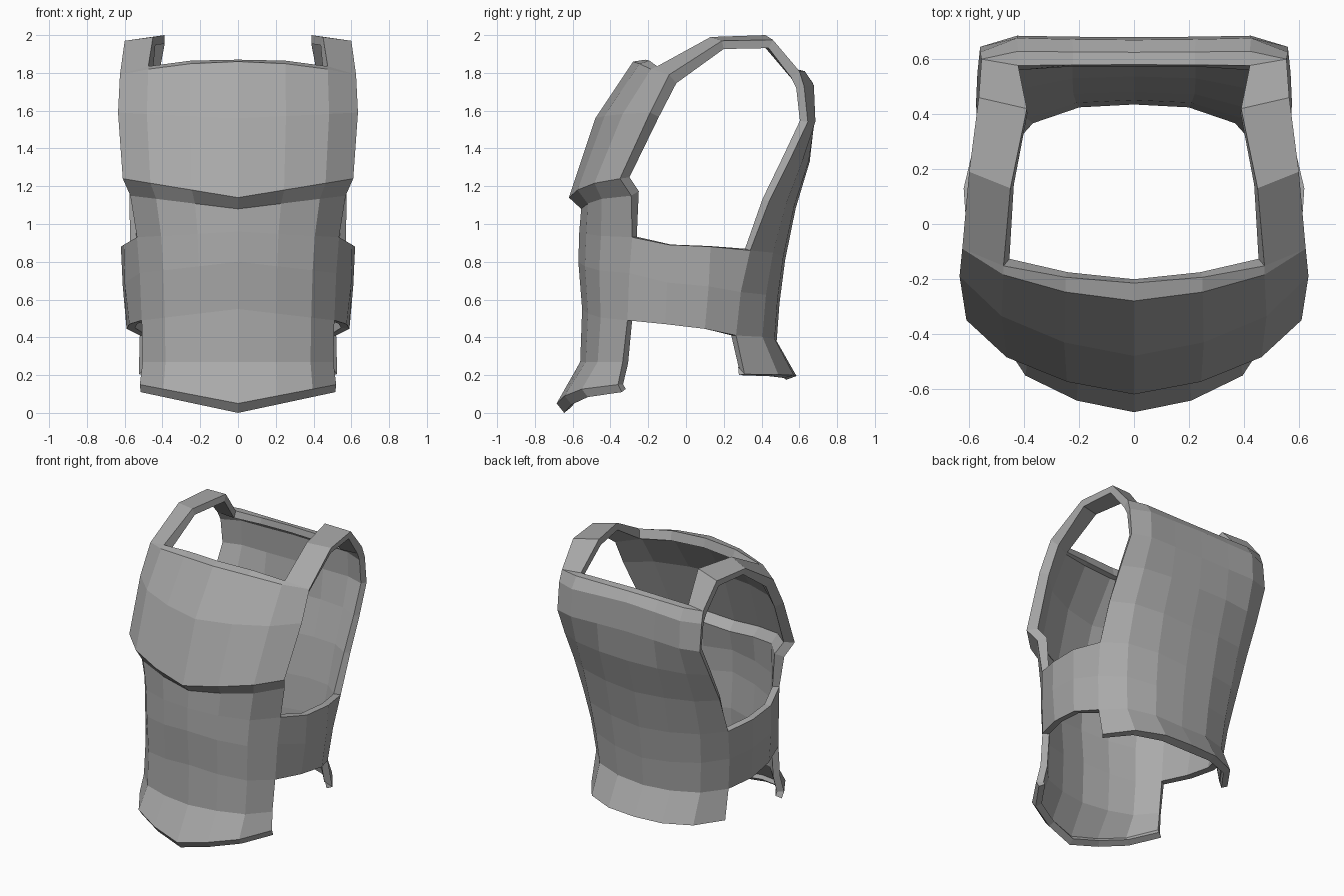
import bpy
import bmesh

if "Cube" in bpy.data.objects:
    bpy.data.objects.remove(bpy.data.objects["Cube"])

steel = bpy.data.materials.new("grey steel")
steel.use_nodes = True
grey = (0.4, 0.4, 0.4, 1)
steel.diffuse_color = grey
steel.node_tree.nodes["Principled BSDF"].inputs["Base Color"].default_value = grey

COLUMNS = (0, 0.4, 0.76, 1)         # share of the half width
# How far each column wraps from the middle to the side
CHEST_BEND = (0, 0.17, 0.50, 1)
BELLY_BEND = (0, 0.13, 0.41, 1)
SHOULDER_BEND = (0, -0.05, -0.15, 1)
BACK_BEND = (0, 0.05, 0.35, 1)


def row(bend, half_width, y_mid, y_edge, z_mid, z_edge, power=1):
    """Half of one horizontal row, from the centre line to the side edge."""
    return [(half_width * t, y_mid + (y_edge - y_mid) * b,
             z_mid + (z_edge - z_mid) * t ** power)
            for t, b in zip(COLUMNS, bend)]


def add_grid(bm, rows):
    """Skin a list of point rows, on both sides of the body."""
    for side in (1, -1):
        grid = [[bm.verts.new((side * x, y, z)) for x, y, z in r] for r in rows]
        for a, b in zip(grid, grid[1:]):
            for i in range(len(a) - 1):
                bm.faces.new((a[i], a[i + 1], b[i + 1], b[i]))


# Neck rim, breast plate and its overhanging lip
chest = [row(CHEST_BEND, *r) for r in (
    (0.625, -0.215, -0.09, 1.87, 1.79, 3),
    (0.625, -0.28, -0.09, 1.86, 1.79, 2),
    (0.635, -0.48, -0.19, 1.56, 1.59),
    (0.61, -0.62, -0.35, 1.14, 1.24))]

# Belly plate with a flared hem turned under
belly = [row(BELLY_BEND, *r) for r in (
    (0.57, -0.555, -0.29, 1.08, 1.15),
    (0.535, -0.565, -0.285, 0.96, 0.93),
    (0.52, -0.57, -0.30, 0.80, 0.74),
    (0.51, -0.55, -0.31, 0.55, 0.49),
    (0.505, -0.56, -0.335, 0.27, 0.27),
    (0.52, -0.685, -0.36, 0.05, 0.15),
    (0.515, -0.645, -0.34, 0.0, 0.11))]

# Neck rim and shoulder blades
shoulders = [row(SHOULDER_BEND, *r) for r in (
    (0.555, 0.58, 0.60, 1.82, 1.81),
    (0.555, 0.625, 0.60, 1.81, 1.81),
    (0.56, 0.67, 0.625, 1.75, 1.73),
    (0.56, 0.68, 0.645, 1.55, 1.54))]

# Back plate with a flared hem turned under
back = [row(BACK_BEND, *r) for r in (
    (0.57, 0.655, 0.55, 1.33, 1.34),
    (0.575, 0.58, 0.44, 1.08, 1.12),
    (0.57, 0.525, 0.34, 0.81, 0.86),
    (0.545, 0.495, 0.29, 0.58, 0.64),
    (0.52, 0.48, 0.265, 0.38, 0.41),
    (0.525, 0.585, 0.31, 0.195, 0.205),
    (0.50, 0.53, 0.28, 0.175, 0.20))]

# Waist band joining front and back under the arms
band_top = [belly[1][3], (0.605, -0.09, 0.89), (0.62, 0.13, 0.88), back[2][3]]
band_mid = [belly[2][3], (0.60, -0.10, 0.69), (0.61, 0.12, 0.67), back[3][3]]
band_low = [belly[3][3], (0.575, -0.11, 0.47), (0.59, 0.10, 0.445), back[4][3]]

# Shoulder strap from the front neck rim over to the back one
strap_outer = [chest[0][3], (0.60, 0.19, 1.97), (0.565, 0.46, 1.975), shoulders[0][3]]
strap_inner = [chest[0][2], (0.45, 0.13, 1.99), (0.39, 0.42, 2.0), shoulders[0][2]]

bm = bmesh.new()
for part in (chest + belly, shoulders + back, (band_top, band_mid, band_low),
             (strap_outer, strap_inner)):
    add_grid(bm, part)
bmesh.ops.remove_doubles(bm, verts=bm.verts, dist=0.001)
bmesh.ops.recalc_face_normals(bm, faces=bm.faces)

# Make the outside face outward
foremost = min((f for f in bm.faces if f.calc_center_median().z > 1.2),
               key=lambda f: f.calc_center_median().y)
if foremost.normal.y > 0:
    bmesh.ops.reverse_faces(bm, faces=bm.faces)

mesh = bpy.data.meshes.new("torso_armour")
bm.to_mesh(mesh)
bm.free()
mesh.materials.append(steel)
armour = bpy.data.objects.new("torso_armour", mesh)
bpy.context.collection.objects.link(armour)

# The breast plate is thicker than the rest
thick = armour.vertex_groups.new(name="breast plate")
thick.add([v.index for v in mesh.vertices if v.co.z > 1.0 and v.co.y < -0.05],
          1.0, "REPLACE")

# Plate thickness, grown inward
plate = armour.modifiers.new("plate thickness", "SOLIDIFY")
plate.thickness = 0.065
plate.offset = -1
plate.use_even_offset = True
plate.vertex_group = thick.name
plate.thickness_vertex_group = 0.68
